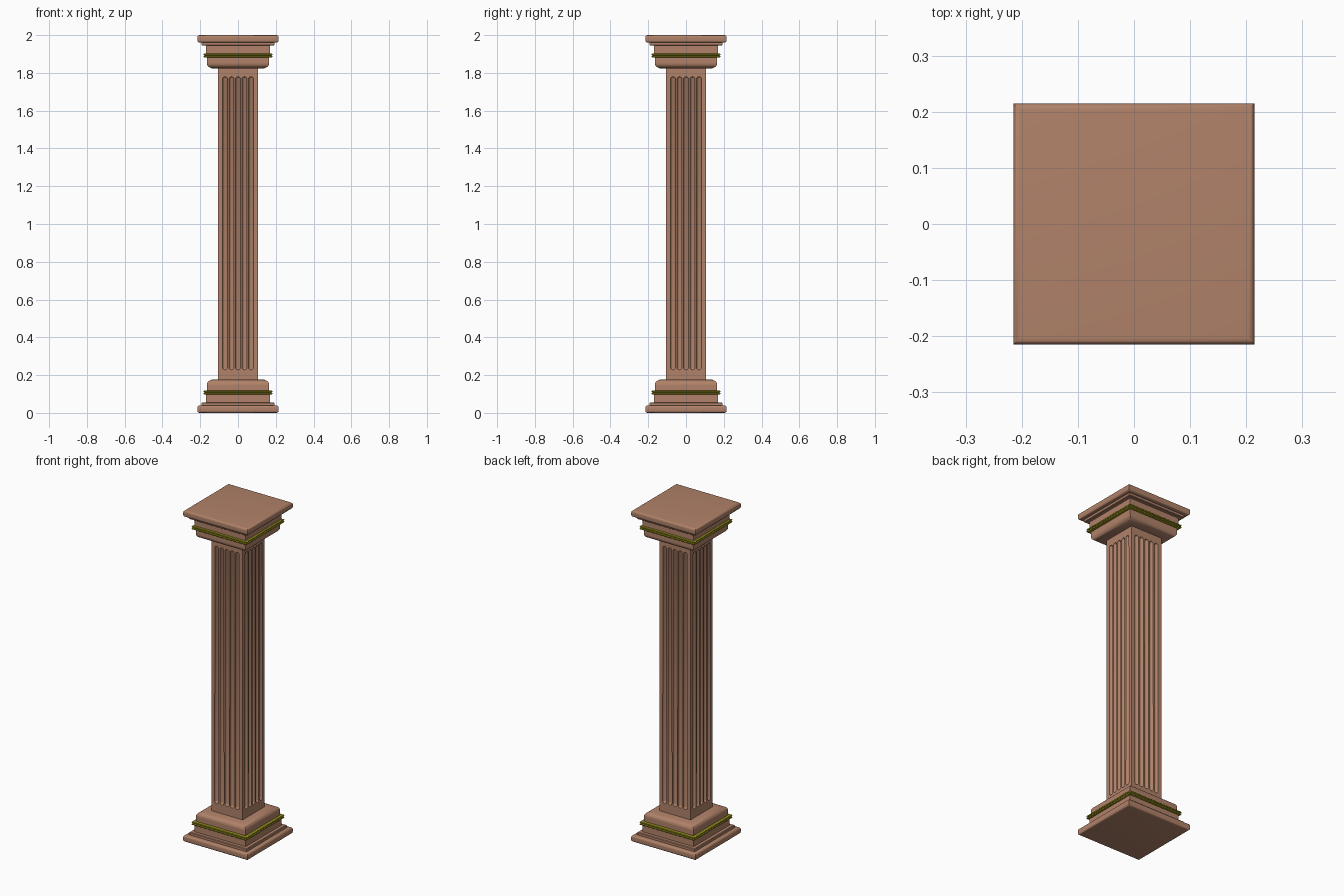
import bpy, bmesh, math
from mathutils import Matrix, Vector

if "Cube" in bpy.data.objects:
    bpy.data.objects.remove(bpy.data.objects["Cube"])


def material(name, rgb):
    m = bpy.data.materials.new(name)
    m.diffuse_color = (*rgb, 1)
    m.use_nodes = True
    m.node_tree.nodes["Principled BSDF"].inputs["Base Color"].default_value = m.diffuse_color
    return m


STONE = material("terracotta stone", (0.44, 0.225, 0.142))
GOLD = material("olive gold", (0.30, 0.27, 0.012))


def finish(name, bm, mat):
    bmesh.ops.recalc_face_normals(bm, faces=bm.faces)
    me = bpy.data.meshes.new(name)
    bm.to_mesh(me)
    bm.free()
    me.materials.append(mat)
    ob = bpy.data.objects.new(name, me)
    bpy.context.collection.objects.link(ob)
    return ob


def smooth(ob):
    bpy.ops.object.select_all(action='DESELECT')
    ob.select_set(True)
    bpy.context.view_layer.objects.active = ob
    bpy.ops.object.shade_smooth_by_angle(angle=math.radians(35))


def square_sweep(name, profile, mat, flip=False):
    """Mitred square moulding from (half width, height) points."""
    bm = bmesh.new()
    rings = []
    for w, z in profile:
        z = 2 - z if flip else z
        rings.append([bm.verts.new((sx * w, sy * w, z))
                      for sx, sy in ((-1, -1), (1, -1), (1, 1), (-1, 1))])
    for a, b in zip(rings, rings[1:]):
        for i in range(4):
            j = (i + 1) % 4
            bm.faces.new((a[i], a[j], b[j], b[i]))
    bm.faces.new(rings[0])
    bm.faces.new(rings[-1])
    smooth(finish(name, bm, mat))


def arc(cw, cz, rw, rz, a0, a1, n=6):
    return [(cw + rw * math.cos(math.radians(a0 + (a1 - a0) * i / n)),
             cz + rz * math.sin(math.radians(a0 + (a1 - a0) * i / n))) for i in range(n + 1)]


# Base and capital share the same mouldings, mirrored about mid height
plinth = (arc(0.203, 0.012, 0.012, 0.012, -90, 0) + arc(0.203, 0.028, 0.012, 0.012, 0, 90)
          + [(0.192, 0.04), (0.192, 0.053), (0.188, 0.056), (0.17, 0.056), (0.17, 0.098)])
band = ([(0.168, 0.098)] + arc(0.177, 0.103, 0.005, 0.005, -90, 90)
        + [(0.172, 0.1085)] + arc(0.177, 0.114, 0.005, 0.005, -90, 90) + [(0.16, 0.119)])
cushion = ([(0.165, 0.118), (0.165, 0.148)] + arc(0.137, 0.148, 0.028, 0.026, 0, 70)
           + [(0.138, 0.176), (0.10, 0.176)])
for part, flip in (("base", False), ("capital", True)):
    square_sweep(part + "_plinth", plinth, STONE, flip)
    square_sweep(part + "_gold_band", band, GOLD, flip)
    square_sweep(part + "_cushion", cushion, STONE, flip)

# Square shaft
H = 0.105
bm = bmesh.new()
bmesh.ops.create_cube(bm, size=1, matrix=Matrix.Translation((0, 0, 1))
                      @ Matrix.Diagonal((2 * H, 2 * H, 1.66, 1)))
shaft = finish("fluted_shaft", bm, STONE)

# Round-ended flute cutters, five per side
R, Z0, Z1 = 0.0132, 0.228, 1.78
bm = bmesh.new()
for side in range(4):
    turn = Matrix.Rotation(side * math.pi / 2, 4, 'Z')
    for k in range(-2, 3):
        made = bmesh.ops.create_uvsphere(bm, u_segments=16, v_segments=8, radius=R)["verts"]
        for v in made:
            if abs(v.co.z) < 1e-6:
                v.co.z = 0
            # stretch the sphere into a capsule, split just above its equator
            v.co.z += (Z1 - R) if v.co.z > 1e-6 else (Z0 + R)
            v.co = turn @ (v.co + Vector((k * 0.0345, -H - 0.0005, 0)))
cutter = finish("flute_cutter", bm, STONE)
cutter.hide_render = True
mod = shaft.modifiers.new("flutes", 'BOOLEAN')
mod.operation = 'DIFFERENCE'
mod.solver = 'EXACT'
mod.object = cutter
bpy.context.view_layer.objects.active = shaft
bpy.ops.object.modifier_apply(modifier=mod.name)
bpy.data.objects.remove(cutter)
smooth(shaft)
